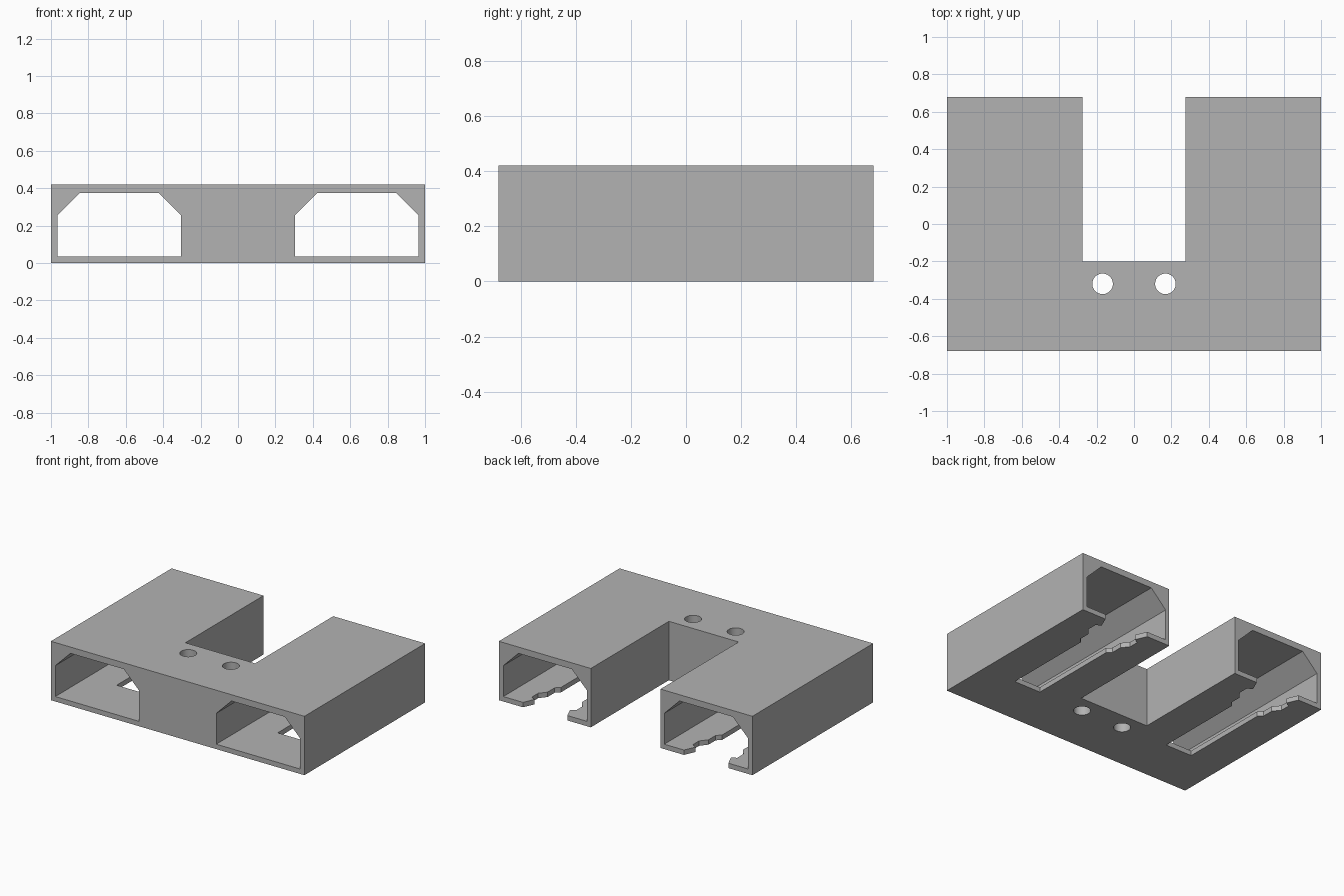
import bpy
import bmesh
from math import sin, cos, tau
from mathutils import Vector

if "Cube" in bpy.data.objects:
    bpy.data.objects.remove(bpy.data.objects["Cube"], do_unlink=True)

HEIGHT, DEPTH = 0.42, 0.68
ARM_X = 0.635          # centre of each arm's channel
FLOOR = 0.035


def prism(name, outline, axis, start, end):
    """Extrude a flat outline along z (x, y points) or along y (x, z points)."""
    bm = bmesh.new()
    if axis == "z":
        pts, move = [Vector((a, b, start)) for a, b in outline], Vector((0, 0, end - start))
    else:
        pts, move = [Vector((a, start, b)) for a, b in outline], Vector((0, end - start, 0))
    face = bm.faces.new([bm.verts.new(p) for p in pts])
    new = bmesh.ops.extrude_face_region(bm, geom=[face])["geom"]
    bmesh.ops.translate(bm, vec=move, verts=[v for v in new if isinstance(v, bmesh.types.BMVert)])
    bmesh.ops.recalc_face_normals(bm, faces=bm.faces)
    mesh = bpy.data.meshes.new(name)
    bm.to_mesh(mesh)
    bm.free()
    obj = bpy.data.objects.new(name, mesh)
    bpy.context.collection.objects.link(obj)
    return obj


def symmetric(half, centre):
    """Close a half outline by mirroring it about the line x = centre."""
    return [(centre + a, b) for a, b in half] + [(centre - a, b) for a, b in reversed(half)]


# U-shaped block
body = prism("u_shaped_body", symmetric(
    [(0.275, -0.20), (0.275, DEPTH), (1, DEPTH), (1, -DEPTH)], 0), "z", 0, HEIGHT)

# Chamfered channel through each arm, and keyed slot in its floor
channel = [(0.33, FLOOR), (0.33, 0.255), (0.21, 0.375)]
slot = [(0.105, -0.31), (0.105, 0.35), (0.135, 0.38), (0.135, 0.46), (0.175, 0.51),
        (0.175, 0.58), (0.14, 0.60), (0.175, DEPTH), (0.175, DEPTH + 0.1)]
cutters = []
for side in (-1, 1):
    cutters.append(prism("channel_cutter", symmetric(channel, side * ARM_X), "y", -1, 1))
    cutters.append(prism("slot_cutter", symmetric(slot, side * ARM_X), "z", -0.1, 0.1))
    # Round screw hole in the bridge
    circle = [(side * 0.168 + 0.055 * cos(i * tau / 48), -0.32 + 0.055 * sin(i * tau / 48))
              for i in range(48)]
    cutters.append(prism("hole_cutter", circle, "z", -0.1, 1))

for cutter in cutters:
    cutter.hide_render = True
    mod = body.modifiers.new(cutter.name, "BOOLEAN")
    mod.operation, mod.solver, mod.object = "DIFFERENCE", "EXACT", cutter

# Bake the cuts and remove the cutters
bpy.context.view_layer.update()
evaluated = body.evaluated_get(bpy.context.evaluated_depsgraph_get())
body.data = bpy.data.meshes.new_from_object(evaluated)
body.modifiers.clear()
for cutter in cutters:
    bpy.data.objects.remove(cutter, do_unlink=True)

# Plain grey
grey = bpy.data.materials.new("plain_grey")
grey.use_nodes = True
colour = (0.45, 0.45, 0.45, 1)
grey.diffuse_color = colour
grey.node_tree.nodes["Principled BSDF"].inputs["Base Color"].default_value = colour
body.data.materials.clear()
body.data.materials.append(grey)

# Smooth hole walls, sharp edges elsewhere
bpy.ops.object.select_all(action="DESELECT")
body.select_set(True)
bpy.context.view_layer.objects.active = body
bpy.ops.object.shade_smooth_by_angle(angle=0.5)
